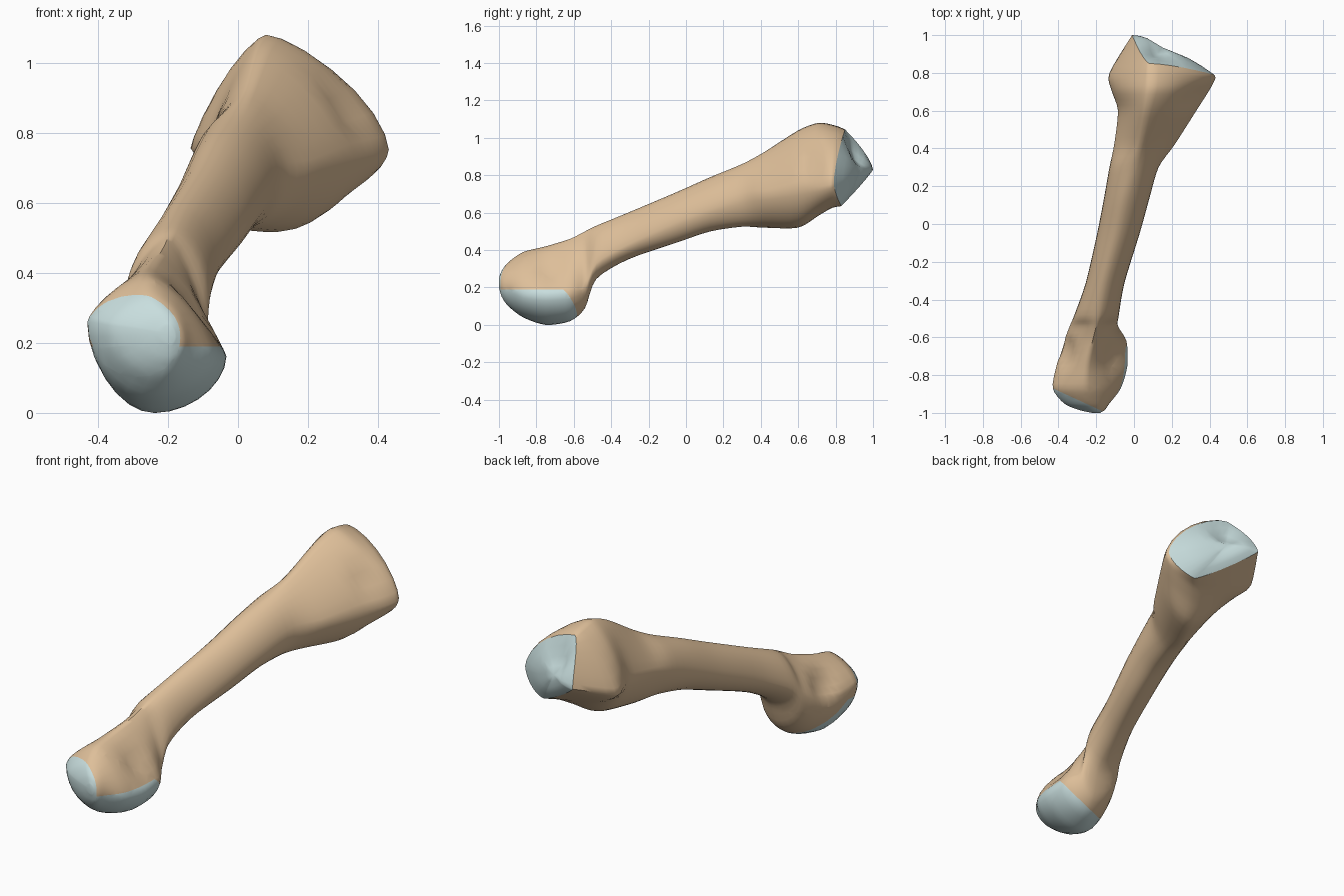
import bpy, bmesh, math
from mathutils import Vector

if "Cube" in bpy.data.objects:
    bpy.data.objects.remove(bpy.data.objects["Cube"])

N = 7  # points per quarter of a cross-section


def ring(pts, powers):
    """Cross-section through top, right, bottom, left points joined by power arcs."""
    out = []
    for q in range(4):
        a, b, p = pts[q], pts[(q + 1) % 4], powers[q]
        for i in range(N):
            t = i / N * math.pi / 2
            s, c = math.sin(t), math.cos(t)
            if q % 2 == 0:
                x = a[0] + (b[0] - a[0]) * s ** p
                z = b[2] + (a[2] - b[2]) * c ** p
            else:
                x = b[0] + (a[0] - b[0]) * c ** p
                z = a[2] + (b[2] - a[2]) * s ** p
            out.append(Vector((x, a[1] * c * c + b[1] * s * s, z)))
    return out


def level(y, xt, zt, xr, zr, xb, zb, xl, zl, p, others):
    pts = [(xt, y, zt), (xr, y, zr), (xb, y, zb), (xl, y, zl)]
    return ring(pts, (p,) + others)


# y, then x and z of top, right, bottom and left, then upper-right arc power
head = [
    (-1.00, -.20, .25, -.18, .22, -.19, .20, -.22, .23, 1.0),
    (-.985, -.22, .29, -.155, .21, -.20, .15, -.29, .24, 1.0),
    (-.95, -.25, .335, -.13, .20, -.22, .10, -.37, .25, 1.1),
    (-.87, -.26, .39, -.07, .17, -.24, .04, -.43, .26, 1.4),
    (-.75, -.25, .42, -.035, .16, -.24, .00, -.41, .23, 1.65),
    (-.62, -.22, .46, -.04, .17, -.20, .02, -.37, .25, 1.75),
    (-.54, -.20, .50, -.085, .20, -.18, .09, -.34, .29, 1.5),
]
shaft = [
    (-.48, -.19, .53, -.08, .33, -.17, .245, -.315, .35, 1.2),
    (-.31, -.16, .60, -.05, .43, -.14, .35, -.255, .44, 1.1),
    (-.05, -.09, .71, .03, .55, -.06, .44, -.195, .55, 1.1),
    (.13, -.05, .79, .08, .62, -.02, .50, -.16, .63, 1.1),
    (.30, 0, .86, .13, .68, .02, .525, -.13, .70, 1.2),
]
base = [
    (.42, .03, .925, .215, .70, .04, .52, -.105, .73, 1.5),
    (.60, .06, 1.04, .33, .73, .13, .52, -.085, .75, 1.4),
    (.71, .08, 1.08, .40, .74, .19, .585, -.12, .76, 1.35),
]
keys = [level(*s, o) for part, o in ((head, (1.1, 1.05, 1.4)),
                                     (shaft, (1.1, 1.1, 1.1)),
                                     (base, (1.15, 1.25, 1.45))) for s in part]
# slanted rim, then the edge of the joint face
keys.append(ring([(.08, .80, 1.065), (.43, .77, .75), (.25, .78, .625), (-.13, .80, .76)],
                 (1.3, 1.2, 1.4, 1.6)))
face_edge = ring([(.08, .85, 1.045), (.425, .79, .76), (.28, .83, .635), (-.01, 1.0, .83)],
                 (1.3, 1.2, 1.8, 1.4))
keys.append(face_edge)

# smooth the loft lengthwise
rings = []
for i in range(len(keys) - 1):
    k0, k1, k2, k3 = (keys[max(0, min(len(keys) - 1, j))] for j in range(i - 1, i + 3))
    for s in range(4):
        t = s / 4
        h1, h2 = 2 * t ** 3 - 3 * t * t + 1, 3 * t * t - 2 * t ** 3
        m1, m2 = t ** 3 - 2 * t * t + t, t ** 3 - t * t
        rings.append([b * h1 + c * h2 + (c - a) * .4 * m1 + (d - b) * .4 * m2
                      for a, b, c, d in zip(k0, k1, k2, k3)])
rings.append(face_edge)
edge_index = len(rings) - 1

# gently domed joint face
mid = Vector((.15, .935, .84))
for f, bulge in ((.75, .012), (.5, .016), (.25, .008)):
    rings.append([mid.lerp(p, f) + Vector((0, bulge, 0)) for p in face_edge])

# shallow hollows: centre, radius, push
dents = [
    ((.15, .93, .94), .10, (-.01, -.03, -.01)),
    ((.33, .66, .88), .10, (-.02, 0, -.01)),
    ((-.10, -.72, .30), .10, (-.015, 0, -.01)),
    ((-.38, -.68, .32), .10, (.025, 0, -.01)),
]
for r in rings:
    for p in r:
        for c, rad, push in dents:
            d = (p - Vector(c)).length
            if d < rad:
                p += Vector(push) * (1 - (d / rad) ** 2)

bm = bmesh.new()
loops = [[bm.verts.new(p) for p in r] for r in rings]
for k in range(len(loops) - 1):
    for j in range(4 * N):
        n = (j + 1) % (4 * N)
        f = bm.faces.new((loops[k][j], loops[k][n], loops[k + 1][n], loops[k + 1][j]))
        f.material_index = 2 if k >= edge_index else 0
for loop, co, m in ((loops[0], (-.2, -1.0, .225), 0), (loops[-1], mid, 2)):
    c = bm.verts.new(co)
    for j in range(4 * N):
        bm.faces.new((loop[j], loop[(j + 1) % (4 * N)], c)).material_index = m
bmesh.ops.recalc_face_normals(bm, faces=bm.faces[:])

# clean cuts around the head cartilage
planes = [((-.15, -1, .19), (0, 0, 1)),
          ((-.10, -.68, .19), (-.48, 1.17, 1)),
          ((-.43, -.87, .28), (.46, 1, 0))]
for co, no in planes:
    near = [f for f in bm.faces if f.calc_center_median().y < -.45]
    geom = list({e for f in near for e in list(f.verts) + list(f.edges)}) + near
    bmesh.ops.bisect_plane(bm, geom=geom, plane_co=co, plane_no=Vector(no).normalized())
for f in bm.faces:
    c = f.calc_center_median()
    if c.y < -.5:
        low, rear, front = ((c - Vector(co)).dot(Vector(no)) < 0 for co, no in planes)
        if (low and rear) or front:
            f.material_index = 1


def material(name, color):
    m = bpy.data.materials.new(name)
    m.diffuse_color = color
    m.use_nodes = True
    m.node_tree.nodes["Principled BSDF"].inputs["Base Color"].default_value = m.diffuse_color
    return m


tan = material("bone", (.73, .52, .32, 1))
blue = material("cartilage", (.58, .73, .73, 1))

# split the surface into bone and the two joint caps
for i, (name, mat) in enumerate((("bone_body", tan), ("head_cartilage", blue),
                                 ("base_cartilage", blue))):
    part = bm.copy()
    bmesh.ops.delete(part, geom=[f for f in part.faces if f.material_index != i],
                     context='FACES')
    for f in part.faces:
        f.material_index = 0
    me = bpy.data.meshes.new(name)
    part.to_mesh(me)
    part.free()
    me.materials.append(mat)
    ob = bpy.data.objects.new(name, me)
    bpy.context.collection.objects.link(ob)
    bpy.ops.object.select_all(action='DESELECT')
    ob.select_set(True)
    bpy.context.view_layer.objects.active = ob
    bpy.ops.object.shade_smooth_by_angle(angle=math.radians(60))
bm.free()
